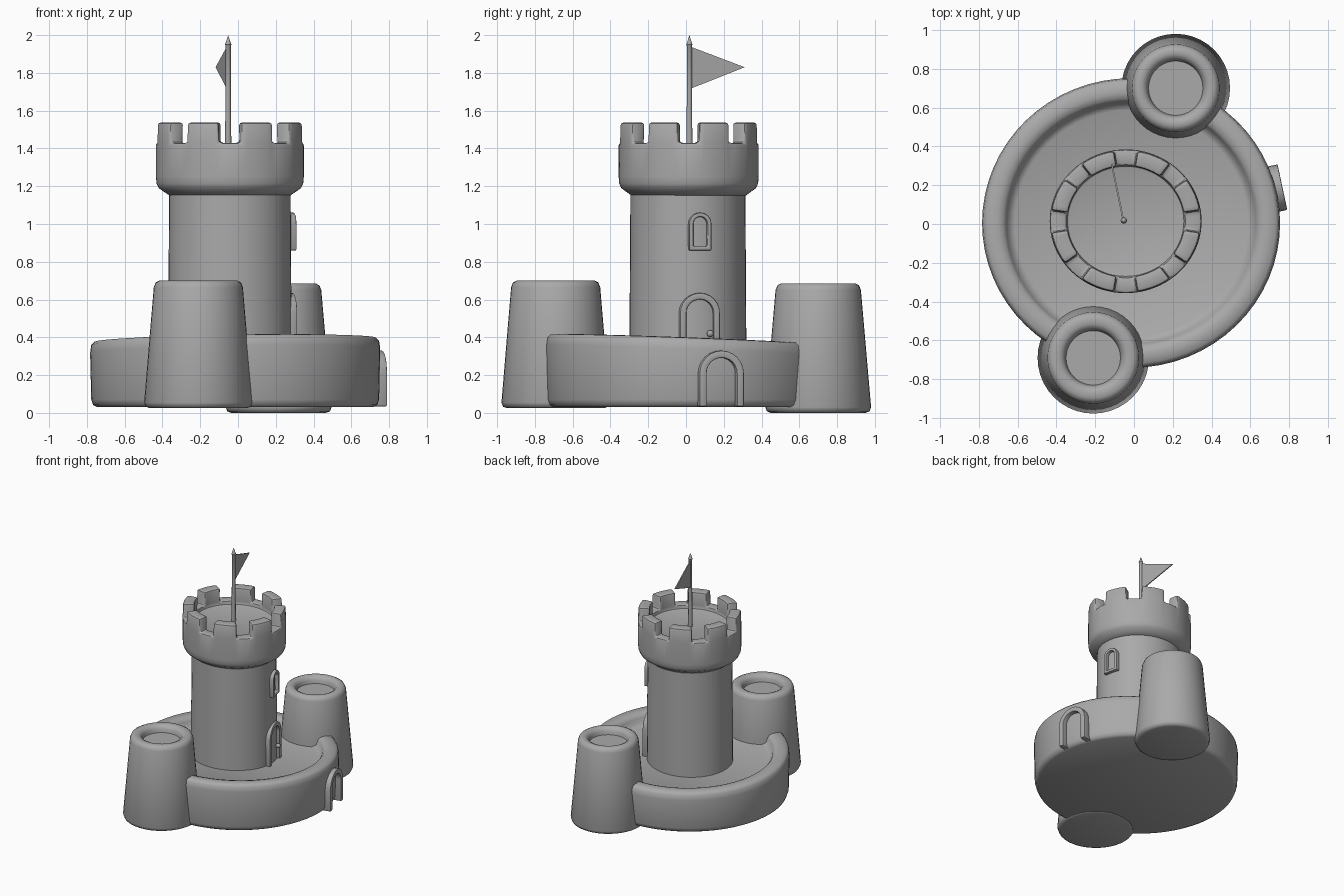
import bpy, bmesh, math
from mathutils import Vector, Matrix

if "Cube" in bpy.data.objects:
    bpy.data.objects.remove(bpy.data.objects["Cube"])

stone = bpy.data.materials.new("stone grey")
stone.diffuse_color = (0.40, 0.40, 0.40, 1)
stone.use_nodes = True
stone.node_tree.nodes["Principled BSDF"].inputs["Base Color"].default_value = stone.diffuse_color


def finish(bm, name, bevel=0.0, segments=2, smooth=40):
    """Round the hard edges, then turn the mesh into a shaded object."""
    bmesh.ops.remove_doubles(bm, verts=bm.verts, dist=1e-5)
    bmesh.ops.recalc_face_normals(bm, faces=bm.faces)
    if bevel:
        hard = [e for e in bm.edges if len(e.link_faces) == 2
                and e.calc_face_angle() > math.radians(40)]
        bmesh.ops.bevel(bm, geom=hard, offset=bevel, segments=segments,
                        profile=0.5, affect='EDGES', clamp_overlap=True)
    mesh = bpy.data.meshes.new(name)
    bm.to_mesh(mesh)
    bm.free()
    mesh.materials.append(stone)
    obj = bpy.data.objects.new(name, mesh)
    bpy.context.collection.objects.link(obj)
    bpy.ops.object.select_all(action='DESELECT')
    obj.select_set(True)
    bpy.context.view_layer.objects.active = obj
    bpy.ops.object.shade_smooth_by_angle(angle=math.radians(smooth))
    return obj


def lathe(profile, steps):
    """Spin a list of (radius, height) points around z."""
    bm = bmesh.new()
    verts = [bm.verts.new((r, 0, z)) for r, z in profile]
    edges = [bm.edges.new(pair) for pair in zip(verts, verts[1:])]
    bmesh.ops.spin(bm, geom=verts + edges, cent=(0, 0, 0), axis=(0, 0, 1),
                   angle=math.tau, steps=steps)
    bmesh.ops.remove_doubles(bm, verts=bm.verts, dist=1e-5)
    bmesh.ops.recalc_face_normals(bm, faces=bm.faces)
    return bm


def place(bm, x, y, sx=1, sy=1):
    bm.transform(Matrix.Translation((x, y, 0)) @ Matrix.Diagonal((sx, sy, 1, 1)))


# Round courtyard with a raised rim that leans slightly
bm = lathe([(0, .03), (.73, .03), (.752, .042), (.762, .07), (.768, .33),
            (.762, .37), (.745, .387), (.69, .39), (.66, .382), (.643, .36),
            (.632, .325), (.60, .308), (0, .315)], 64)
place(bm, -.015, .005, 1, .972)
for v in bm.verts:
    if v.co.z > .2:
        v.co.z += .015 * v.co.x - .038 * v.co.y
finish(bm, "courtyard_wall", smooth=60)

# Two tapered turrets with hollow tops
for name, x, y, z0, z1, r0, r1 in (("front_turret", -.21, -.69, .025, .70, .287, .232),
                                   ("back_turret", .215, .70, 0, .685, .28, .222)):
    bm = lathe([(0, z0), (r0 - .03, z0), (r0 - .008, z0 + .008), (r0, z0 + .03),
                (r1 + .004, z1 - .035), (r1 - .006, z1 - .01), (r1 - .025, z1),
                (.175, z1), (.155, z1 - .01), (.145, z1 - .03),
                (.14, z1 - .055), (0, z1 - .055)], 40)
    place(bm, x, y)
    finish(bm, name, smooth=60)

# Main tower shaft
TX, TY, SX, SY = -.043, .01, 1.03, .975
bm = lathe([(0, .28), (.318, .28), (.312, 1.2), (0, 1.2)], 48)
place(bm, TX, TY, SX, SY)
finish(bm, "tower_shaft")

# Flared crown: eight merlons are pulled up from the rim
bm = lathe([(0, 1.15), (.31, 1.15), (.335, 1.168), (.366, 1.19), (.377, 1.215),
            (.38, 1.25), (.38, 1.43), (.295, 1.43), (.295, 1.40), (0, 1.40)], 80)
rim = []
for f in bm.faces:
    c = f.calc_center_median()
    if abs(c.z - 1.43) < .001:
        a = math.degrees(math.atan2(c.y, c.x)) % 45
        if 9 < a < 36:
            rim.append(f)
ext = bmesh.ops.extrude_face_region(bm, geom=rim)
bmesh.ops.delete(bm, geom=rim, context='FACES_ONLY')
for v in ext["geom"]:
    if isinstance(v, bmesh.types.BMVert):
        v.co.z += .107
        v.co.xy *= .99
place(bm, TX, TY + .004, SX, SY)
finish(bm, "tower_crown", bevel=.014)

# Arched frames around the openings, all facing the same way
FACING = math.radians(12)


def arch(name, x, y, z0, z1, half, band, depth):
    spin = Matrix.Translation((x, y, 0)) @ Matrix.Rotation(FACING, 4, 'Z')
    spring = z1 - half

    def outline(h, bottom):
        pts = [(h, bottom)]
        pts += [(h * math.cos(math.pi * i / 12), spring + h * math.sin(math.pi * i / 12))
                for i in range(13)]
        return pts + [(-h, bottom)]

    sill = z0 + band if name == "window_frame" else z0
    outer, inner = outline(half, z0), outline(half - band, sill)
    bm = bmesh.new()
    rings = [[bm.verts.new((d, u, w)) for u, w in line]
             for line, d in ((outer, -depth), (outer, 0), (inner, 0), (inner, -depth))]
    closed = name == "window_frame"
    n = len(outer)
    for i in range(n if closed else n - 1):
        j = (i + 1) % n
        for k in range(4):
            a, b = rings[k], rings[(k + 1) % 4]
            bm.faces.new((a[i], a[j], b[j], b[i]))
    if not closed:
        bm.faces.new([r[0] for r in rings])
        bm.faces.new([r[-1] for r in rings])
    bm.transform(spin)
    finish(bm, name, bevel=.006)


arch("gate_frame", .765, .19, .035, .33, .12, .038, .09)
arch("door_frame", .292, .075, .30, .635, .108, .034, .07)
arch("window_frame", .298, .077, .86, 1.06, .06, .022, .07)

# Door knob
bm = bmesh.new()
bmesh.ops.create_uvsphere(bm, u_segments=12, v_segments=8, radius=.018,
                          matrix=Matrix.Translation((.276, .128, .42)))
finish(bm, "door_knob", smooth=60)

# Flag pole with a pointed tip
bm = lathe([(0, 1.39), (.017, 1.39), (.014, 1.70), (.014, 1.945), (.017, 1.95),
            (.010, 1.97), (0, 2.0)], 10)
place(bm, -.052, .018)
finish(bm, "flag_pole")

# Triangular pennant
bm = bmesh.new()
start, tip = Vector((-.055, .02, 0)), Vector((-.115, .31, 0))
side = Vector((.29, .06, 0)).normalized() * .004
tri = [start + Vector((0, 0, 1.94)), start + Vector((0, 0, 1.715)), tip + Vector((0, 0, 1.83))]
front = [bm.verts.new(p + side) for p in tri]
back = [bm.verts.new(p - side) for p in tri]
bm.faces.new(front)
bm.faces.new(back[::-1])
for i in range(3):
    j = (i + 1) % 3
    bm.faces.new((front[i], back[i], back[j], front[j]))
finish(bm, "pennant")
